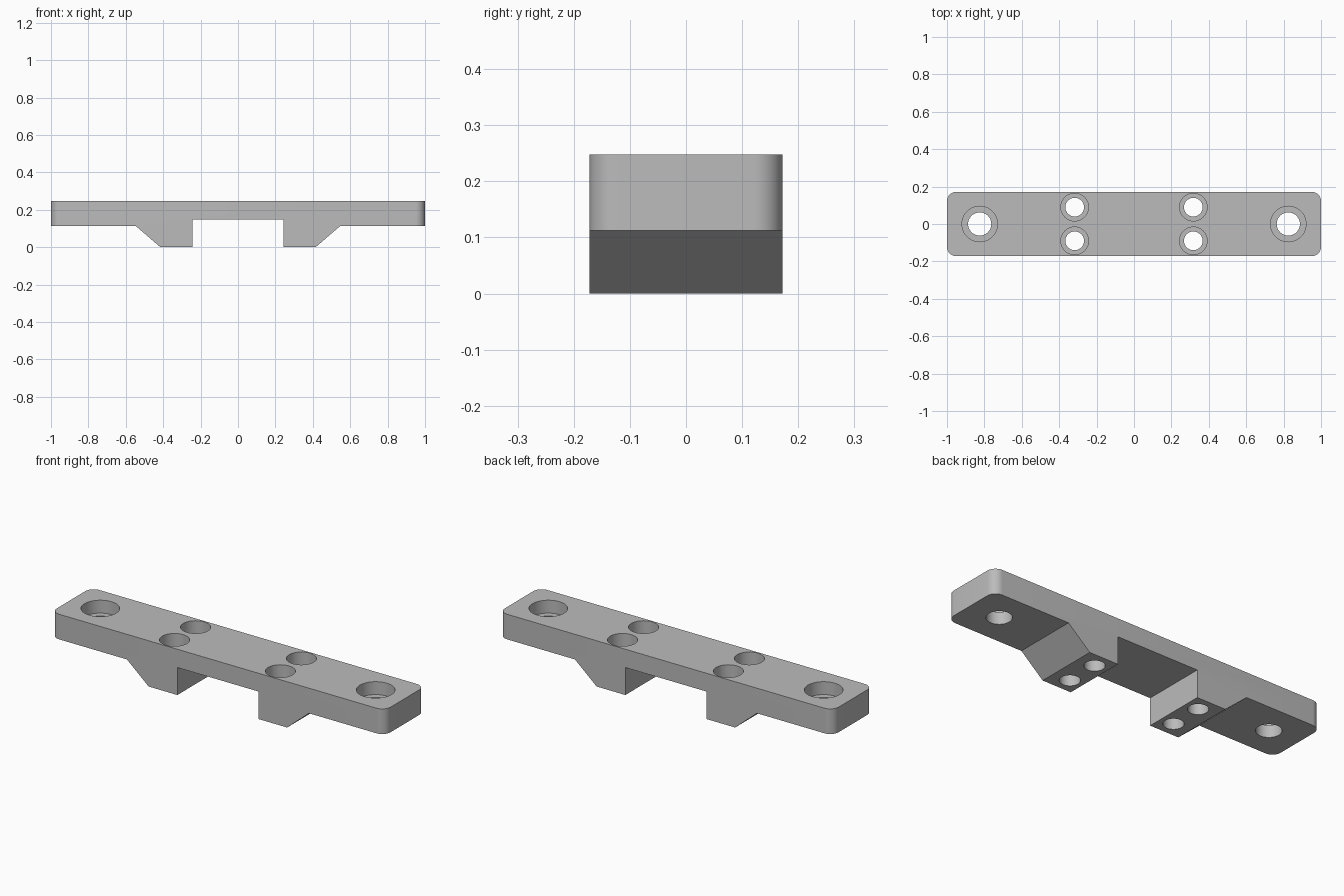
import bpy
import bmesh
import math

cube = bpy.data.objects.get("Cube")
if cube:
    bpy.data.objects.remove(cube, do_unlink=True)

HALF_WIDTH = 0.172
TOP = 0.248

# Single plain grey
grey = bpy.data.materials.new("plain_grey")
grey.use_nodes = True
colour = (0.5, 0.5, 0.5, 1)
grey.diffuse_color = colour
grey.node_tree.nodes["Principled BSDF"].inputs["Base Color"].default_value = colour


def add_object(name, bm):
    bmesh.ops.recalc_face_normals(bm, faces=bm.faces)
    mesh = bpy.data.meshes.new(name)
    bm.to_mesh(mesh)
    bm.free()
    mesh.materials.append(grey)
    obj = bpy.data.objects.new(name, mesh)
    bpy.context.collection.objects.link(obj)
    return obj


# Bracket body: mirrored side profile, extruded across the width
half = [(0.243, 0.149), (0.243, 0), (0.415, 0), (0.545, 0.112), (1, 0.112), (1, TOP)]
profile = half + [(-x, z) for x, z in reversed(half)]
bm = bmesh.new()
face = bm.faces.new([bm.verts.new((x, -HALF_WIDTH, z)) for x, z in profile])
extruded = bmesh.ops.extrude_face_region(bm, geom=[face])["geom"]
bmesh.ops.translate(bm, vec=(0, 2 * HALF_WIDTH, 0),
                    verts=[v for v in extruded if isinstance(v, bmesh.types.BMVert)])

# Rounded vertical corners at both ends
corners = [e for e in bm.edges if all(abs(v.co.x) > 0.99 for v in e.verts)
           and abs(e.verts[0].co.z - e.verts[1].co.z) > 0.1]
bmesh.ops.bevel(bm, geom=corners, offset=0.05, segments=10, profile=0.5, affect='EDGES')
body = add_object("mounting_bracket", bm)


# Stepped cutter for a counterbored screw hole
def cut_hole(x, y, head_radius, shank_radius, head_depth):
    floor = TOP - head_depth
    rings = [(shank_radius, -0.1), (shank_radius, floor),
             (head_radius, floor), (head_radius, TOP + 0.1)]
    sides = 48
    bm = bmesh.new()
    loops = []
    for radius, z in rings:
        angles = [2 * math.pi * i / sides for i in range(sides)]
        loops.append([bm.verts.new((x + radius * math.cos(a), y + radius * math.sin(a), z))
                      for a in angles])
    for low, high in zip(loops, loops[1:]):
        for i in range(sides):
            j = (i + 1) % sides
            bm.faces.new((low[i], low[j], high[j], high[i]))
    bm.faces.new(loops[0])
    bm.faces.new(loops[-1])
    cutter = add_object("hole_cutter", bm)
    cut = body.modifiers.new("screw_hole", 'BOOLEAN')
    cut.operation = 'DIFFERENCE'
    cut.solver = 'EXACT'
    cut.object = cutter
    bpy.context.view_layer.objects.active = body
    bpy.ops.object.modifier_apply(modifier=cut.name)
    bpy.data.objects.remove(cutter, do_unlink=True)


# Large end holes and paired holes through the feet
for side in (-1, 1):
    cut_hole(side * 0.825, 0, 0.095, 0.062, 0.07)
    for row in (-1, 1):
        cut_hole(side * 0.317, row * 0.09, 0.074, 0.05, 0.12)

# Smooth the curved walls, keep the machined edges sharp
bpy.ops.object.select_all(action='DESELECT')
body.select_set(True)
bpy.context.view_layer.objects.active = body
bpy.ops.object.shade_smooth_by_angle(angle=math.radians(30))
